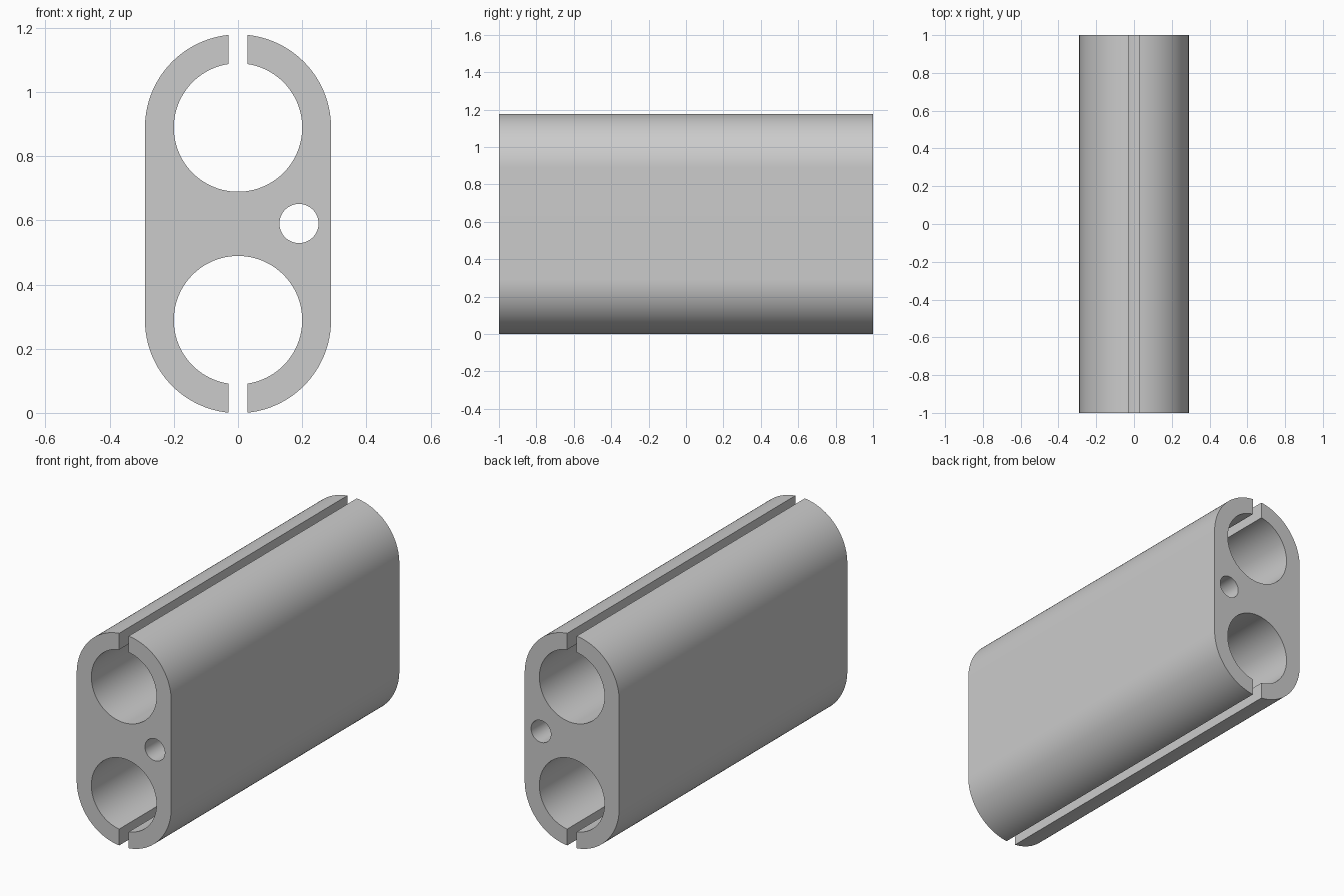
import bpy, bmesh
from math import sin, cos, asin, pi, radians

cube = bpy.data.objects.get("Cube")
if cube:
    bpy.data.objects.remove(cube, do_unlink=True)

OUTER, BORE, SLOT = 0.29, 0.20, 0.029   # end radius, bore radius, half slot width
LOW, HIGH = 0.289, 0.889                # bore centre heights
HALF_LENGTH = 1.0


def arc(cx, cz, r, start, end, steps):
    return [(cx + r * cos(start + (end - start) * i / steps),
             cz + r * sin(start + (end - start) * i / steps)) for i in range(steps + 1)]


# Outline: rounded ends, with each bore opened by a slot
a, b = asin(SLOT / OUTER), asin(SLOT / BORE)
q = pi / 2
outline = (arc(0, LOW, OUTER, a - q, 0, 28)
           + arc(0, HIGH, OUTER, 0, q - a, 28)
           + arc(0, HIGH, BORE, q - b, q + b - 2 * pi, 96)
           + arc(0, HIGH, OUTER, q + a, pi, 28)
           + arc(0, LOW, OUTER, pi, 3 * q - a, 28)
           + arc(0, LOW, BORE, -q - b, b - q - 2 * pi, 96))

# Small side hole
side_hole = arc(0.19, 0.59, 0.061, 0, 2 * pi, 48)[:-1]

# Fill the section and extrude it along the length
bm = bmesh.new()
edges = []
for loop in (outline, side_hole):
    verts = [bm.verts.new((x, -HALF_LENGTH, z)) for x, z in loop]
    edges += [bm.edges.new((v, verts[i - 1])) for i, v in enumerate(verts)]
bmesh.ops.triangle_fill(bm, edges=edges, use_beauty=True, use_dissolve=False)
result = bmesh.ops.extrude_face_region(bm, geom=bm.faces[:], use_keep_orig=True)
moved = [g for g in result["geom"] if isinstance(g, bmesh.types.BMVert)]
bmesh.ops.translate(bm, verts=moved, vec=(0, 2 * HALF_LENGTH, 0))
bmesh.ops.recalc_face_normals(bm, faces=bm.faces[:])

mesh = bpy.data.meshes.new("slotted_double_tube")
bm.to_mesh(mesh)
bm.free()
body = bpy.data.objects.new("slotted_double_tube", mesh)
bpy.context.collection.objects.link(body)

# Plain grey
grey = bpy.data.materials.new("light_grey")
grey.use_nodes = True
colour = (0.6, 0.6, 0.6, 1)
grey.diffuse_color = colour
grey.node_tree.nodes["Principled BSDF"].inputs["Base Color"].default_value = colour
mesh.materials.append(grey)

bpy.ops.object.select_all(action="DESELECT")
body.select_set(True)
bpy.context.view_layer.objects.active = body
bpy.ops.object.shade_smooth_by_angle(angle=radians(30))
